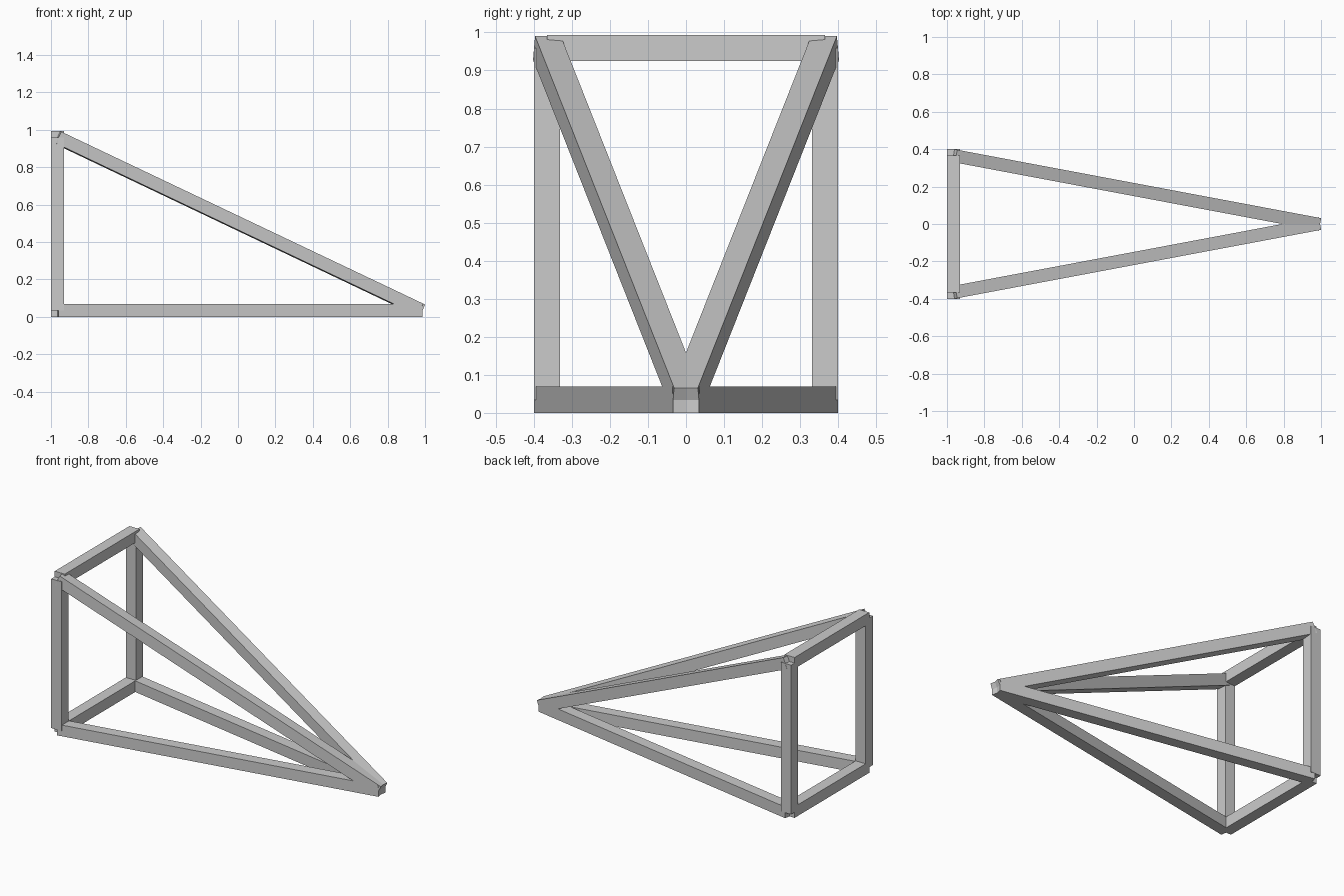
import bpy
from mathutils import Vector, Matrix

if "Cube" in bpy.data.objects:
    bpy.data.objects.remove(bpy.data.objects["Cube"])

T = 0.069            # beam thickness
H = T / 2
X, Y, TOP = -1 + H, 0.4 - H, 0.959
APEX = Vector((0.98, 0, H))


def beam(name, a, b):
    """Square beam between two joint centres, kept level across its width."""
    a, b = Vector(a), Vector(b)
    d = (b - a).normalized()
    side = Vector((0, 0, 1)).cross(d)
    side = side.normalized() if side.length > 1e-4 else Vector((0, 1, 0))
    up = d.cross(side)
    bpy.ops.mesh.primitive_cube_add(size=1)
    ob = bpy.context.object
    ob.name = name
    rot = Matrix((d, side, up)).transposed().to_4x4()
    ob.matrix_world = (Matrix.Translation((a + b) / 2) @ rot
                       @ Matrix.Diagonal(((b - a).length, T, T, 1)))
    return ob


# Rear frame crossbars
for label, z in (("bottom", H), ("top", TOP)):
    beam(f"{label}_crossbar", (X, -Y, z), (X, Y, z))

# Posts, floor rails and sloping braces, one set per side
for label, s in (("front", -1), ("back", 1)):
    beam(f"{label}_post", (X, s * Y, H), (X, s * Y, TOP))
    beam(f"{label}_floor_rail", (X, s * Y, H), APEX)
    beam(f"{label}_sloping_brace", (X, s * Y, TOP), APEX)
